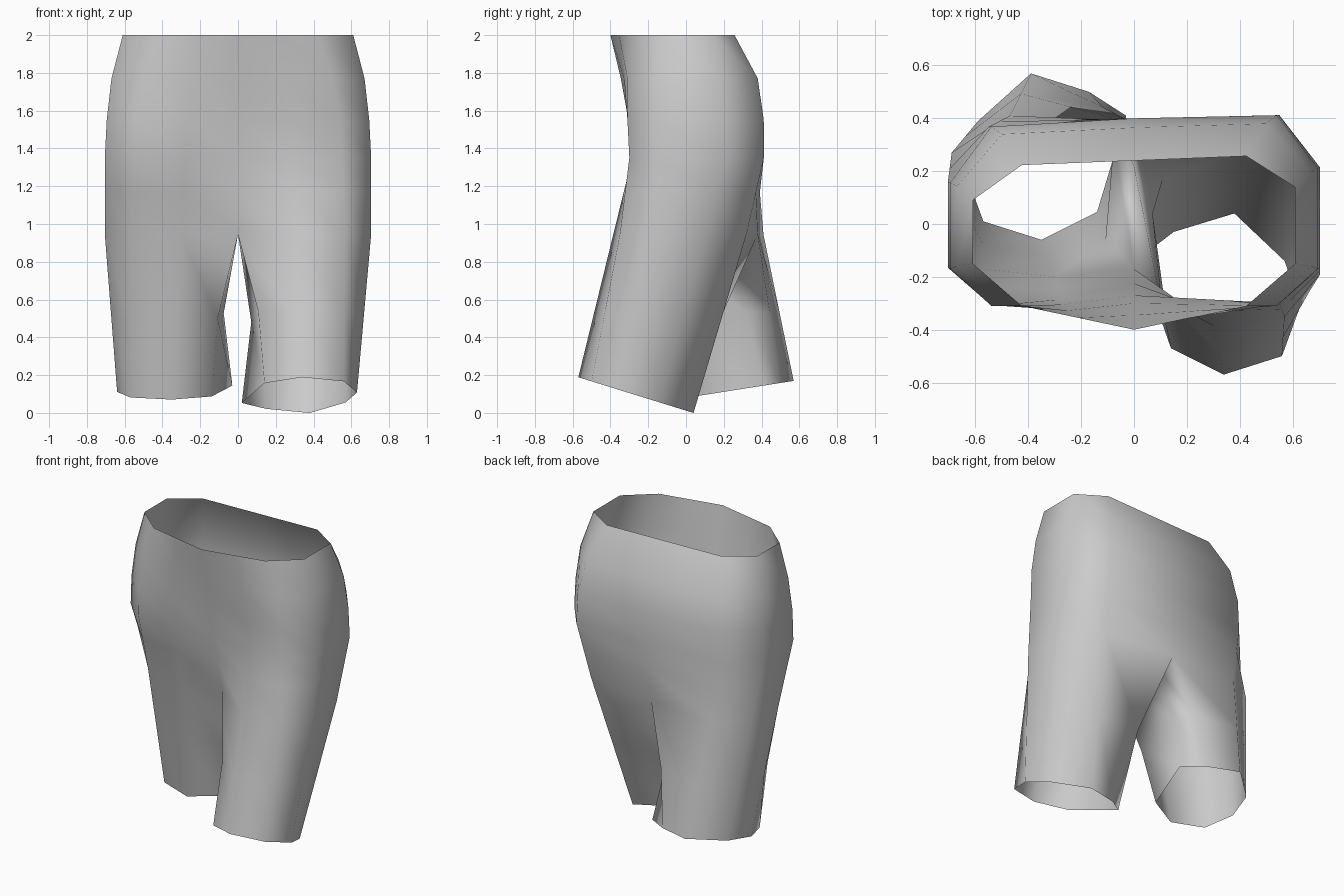
import bpy
import bmesh
from mathutils import Vector

cube = bpy.data.objects.get("Cube")
if cube:
    bpy.data.objects.remove(cube, do_unlink=True)

# Hip rows: height, corner x, side x, then y of
# front centre, front corner, side front, side back, back corner, back centre
HIPS = [
    (2.0, .425, .61, -.40, -.31, -.15, .115, .24, .24),
    (1.77, .50, .67, -.345, -.31, -.16, .17, .36, .365),
    (1.55, .54, .695, -.30, -.31, -.17, .185, .39, .40),
    (1.35, .55, .705, -.27, -.30, -.165, .185, .39, .40),
]
# Leg rings run front centre, around the outside, back centre, crotch
THIGH_LEFT = [(0, -.17), (.3, -.385), (.57, -.35), (.705, -.19),
              (.685, .1), (.5, .32), (0, .38), (0, .22)]
THIGH_RIGHT = [(0, -.17), (-.3, -.2), (-.57, -.17), (-.705, 0),
               (-.69, .27), (-.47, .41), (0, .38), (0, .22)]
HEM_LEFT = [(.14, -.47), (.34, -.57), (.56, -.5), (.63, -.31),
            (.57, -.14), (.38, .04), (.15, -.03), (.02, -.13)]
HEM_RIGHT = [(-.14, .045), (-.35, -.06), (-.57, .01), (-.64, .2),
             (-.59, .39), (-.39, .57), (-.17, .5), (-.03, .41)]


def hip_row(row, side):
    """Half of a hip ring, slightly twisted about the vertical axis."""
    z, cx, sx, front, fcorner, fside, bside, bcorner, back = row
    half = [(0, front), (cx / 2, (front + fcorner) / 2), (cx, fcorner),
            (sx, fside), (sx, bside), (cx, bcorner), (0, back)]
    twist = .04 * side
    return [Vector((side * x, y + (twist * x if y > 0 else 0), z)) for x, y in half]


def blend(upper, lower, t):
    return [a.lerp(b, t) for a, b in zip(upper, lower)]


def leg_rows(thigh, hem, side, base, slope):
    """Rings from the crotch down to the tilted hem, bulging on the inside."""
    top = [Vector((x, y, .945)) for x, y in thigh]
    end = [Vector((x, y, base + slope * y)) for x, y in hem]
    knee = blend(top, end, .52)
    knee[0].x += side * .035
    knee[6].x += side * .03
    knee[7].x += side * .06
    return [top, knee, end]


def skin(bm, rows, side, closed):
    """Bridge consecutive rows with outward-facing quads."""
    grid = [[bm.verts.new(p) for p in row] for row in rows]
    for upper, lower in zip(grid, grid[1:]):
        count = len(upper)
        for i in range(count if closed else count - 1):
            j = (i + 1) % count
            quad = [upper[i], lower[i], lower[j], upper[j]]
            bm.faces.new(quad if side > 0 else quad[::-1])


bm = bmesh.new()
for side, thigh, hem, base, slope in (
        (1, THIGH_LEFT, HEM_LEFT, .012, -.31),
        (-1, THIGH_RIGHT, HEM_RIGHT, .08, .157)):
    legs = leg_rows(thigh, hem, side, base, slope)
    hips = [hip_row(row, side) for row in HIPS]
    seat = blend(hips[-1], legs[0][:7], .45)
    skin(bm, hips + [seat, legs[0][:7]], side, False)
    skin(bm, legs, side, True)
bmesh.ops.remove_doubles(bm, verts=bm.verts, dist=.0005)

mesh = bpy.data.meshes.new("shorts")
bm.to_mesh(mesh)
bm.free()
for face in mesh.polygons:
    face.use_smooth = True

# Plain grey cloth
cloth = bpy.data.materials.new("grey cloth")
cloth.use_nodes = True
colour = (.6, .6, .6, 1)
cloth.diffuse_color = colour
cloth.node_tree.nodes["Principled BSDF"].inputs["Base Color"].default_value = colour
mesh.materials.append(cloth)

shorts = bpy.data.objects.new("shorts", mesh)
bpy.context.collection.objects.link(shorts)
